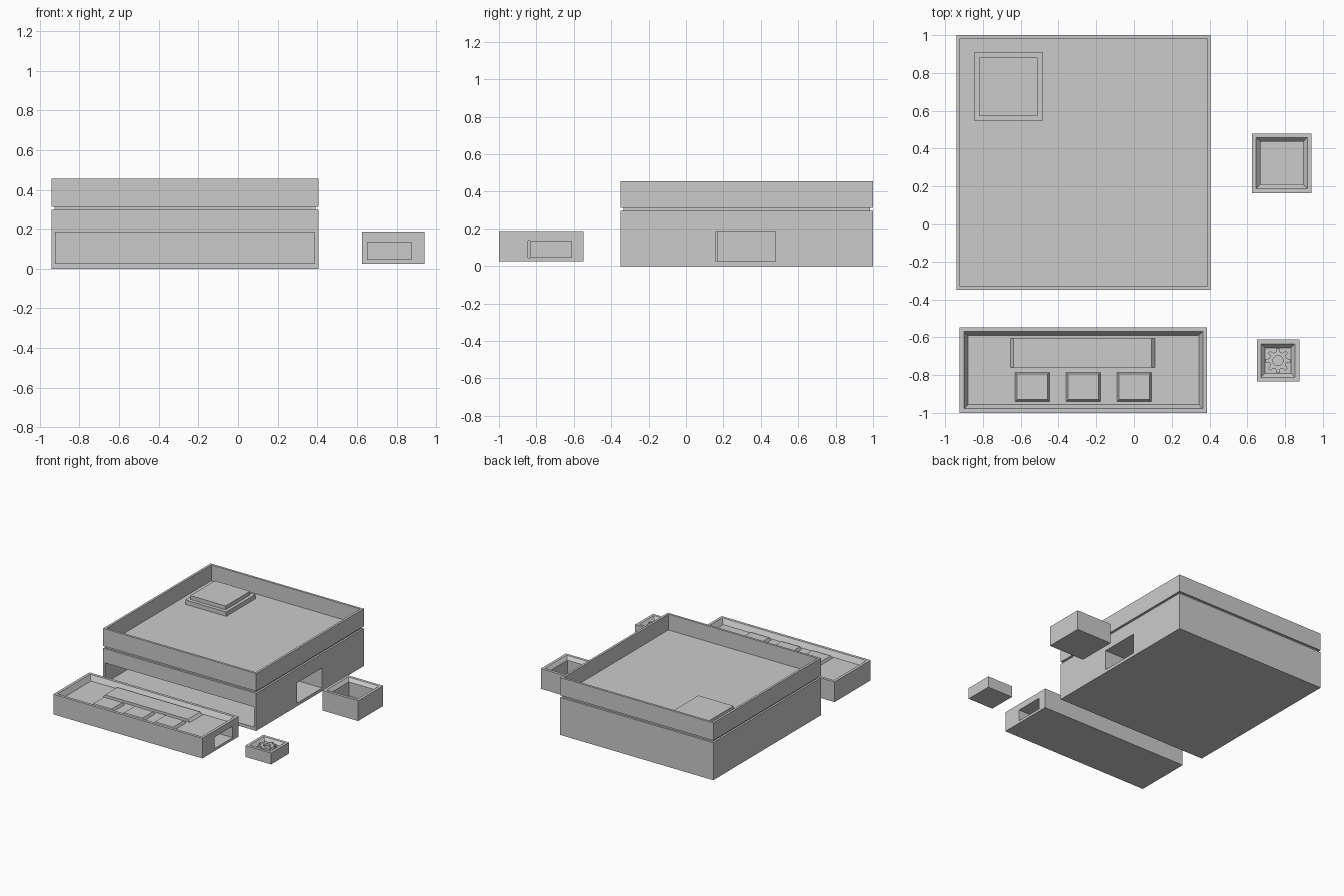
import bpy, bmesh
from math import pi, cos, sin

if "Cube" in bpy.data.objects:
    bpy.data.objects.remove(bpy.data.objects["Cube"])


def block(name, x, y, z, top=(0, 0)):
    """Box from ranges; `top` insets (or, if negative, flares) the upper face."""
    bm = bmesh.new()
    rings = []
    for h, (i, j) in ((z[0], (0, 0)), (z[1], top)):
        rings.append([bm.verts.new(p) for p in (
            (x[0] + i, y[0] + j, h), (x[1] - i, y[0] + j, h),
            (x[1] - i, y[1] - j, h), (x[0] + i, y[1] - j, h))])
    lo, hi = rings
    bm.faces.new(lo[::-1])
    bm.faces.new(hi)
    for k in range(4):
        n = (k + 1) % 4
        bm.faces.new((lo[k], lo[n], hi[n], hi[k]))
    me = bpy.data.meshes.new(name)
    bm.to_mesh(me)
    bm.free()
    ob = bpy.data.objects.new(name, me)
    bpy.context.collection.objects.link(ob)
    return ob


def cut(target, x, y, z, top=(0, 0)):
    """Subtract a block from the target and discard the cutter."""
    cutter = block("cutter", x, y, z, top)
    cutter.hide_render = True
    mod = target.modifiers.new("cut", 'BOOLEAN')
    mod.operation = 'DIFFERENCE'
    mod.solver = 'EXACT'
    mod.object = cutter
    bpy.context.view_layer.objects.active = target
    bpy.ops.object.modifier_apply(modifier=mod.name)
    bpy.data.objects.remove(cutter)


def grow(r, d):
    return (r[0] - d, r[1] + d)


def sloped_recess(ob, x, y, top, floor, rim=0.022, slope=0.022):
    """Open recess whose sides slope inward down to the floor."""
    d = -rim - slope
    # extend slightly above the rim along the same slope
    k = (top + 0.002 - floor) / (top - floor)
    cut(ob, grow(x, d), grow(y, d), (floor, top + 0.002), (-slope * k, -slope * k))


# Main case with a front bay and a side bay
X, Y = (-0.94, 0.405), (-0.35, 1.0)
case = block("main_case", X, Y, (0, 0.298))
cut(case, (-0.923, 0.387), (-0.40, 0.11), (0.025, 0.185))
cut(case, (0.09, 0.45), (0.16, 0.477), (0.025, 0.185))

# Recessed seam between case and top tray
block("seam_neck", grow(X, -0.015), grow(Y, -0.015), (0.298, 0.315))

# Top tray with thin walls and a stepped corner pad
tray = block("top_tray", X, Y, (0.315, 0.455))
cut(tray, grow(X, -0.018), grow(Y, -0.018), (0.33, 0.50))
block("pad_base", (-0.845, -0.485), (0.545, 0.91), (0.33, 0.365))
block("pad_top", (-0.82, -0.51), (0.573, 0.882), (0.365, 0.395))

# Front drawer with a bay in its right end
X, Y = (-0.923, 0.387), (-1.0, -0.547)
drawer = block("front_drawer", X, Y, (0.025, 0.185))
sloped_recess(drawer, X, Y, 0.185, 0.145)
cut(drawer, (0.16, 0.42), (-0.845, -0.62), (0.045, 0.135))

# Display bar and three buttons
block("display_bar", (-0.655, 0.11), (-0.76, -0.605), (0.145, 0.165), (0.018, 0))
for i in range(3):
    x = -0.63 + 0.27 * i
    block(f"button_{i + 1}", (x, x + 0.182), (-0.94, -0.785), (0.145, 0.165), (0.01, 0.01))

# Side drawer: sloped lip above a deep well
X, Y = (0.625, 0.94), (0.165, 0.48)
side = block("side_drawer", X, Y, (0.025, 0.185))
sloped_recess(side, X, Y, 0.185, 0.16)
cut(side, grow(X, -0.044), grow(Y, -0.044), (0.05, 0.165))

# Small drawer holding a gear
X, Y = (0.65, 0.875), (-0.835, -0.612)
mini = block("small_drawer", X, Y, (0.045, 0.135))
sloped_recess(mini, X, Y, 0.135, 0.11)

# Gear: toothed outline with a round hole
outline = []
for t in range(8):
    for off, r in ((-0.30, 0.047), (-0.17, 0.066), (0.17, 0.066), (0.30, 0.047)):
        a = 2 * pi * (t + off) / 8
        outline.append((r * cos(a), r * sin(a)))
hole = [(0.027 * cos(2 * pi * k / 24), 0.027 * sin(2 * pi * k / 24)) for k in range(24)]
cu = bpy.data.curves.new("gear", 'CURVE')
cu.dimensions = '2D'
cu.fill_mode = 'BOTH'
cu.extrude = 0.0075
for pts in (outline, hole):
    sp = cu.splines.new('POLY')
    sp.points.add(len(pts) - 1)
    for p, (px, py) in zip(sp.points, pts):
        p.co = (px, py, 0, 1)
    sp.use_cyclic_u = True
gear = bpy.data.objects.new("gear", cu)
gear.location = (0.7625, -0.7235, 0.1175)
bpy.context.collection.objects.link(gear)
bpy.context.view_layer.objects.active = gear
gear.select_set(True)
bpy.ops.object.convert(target='MESH')
